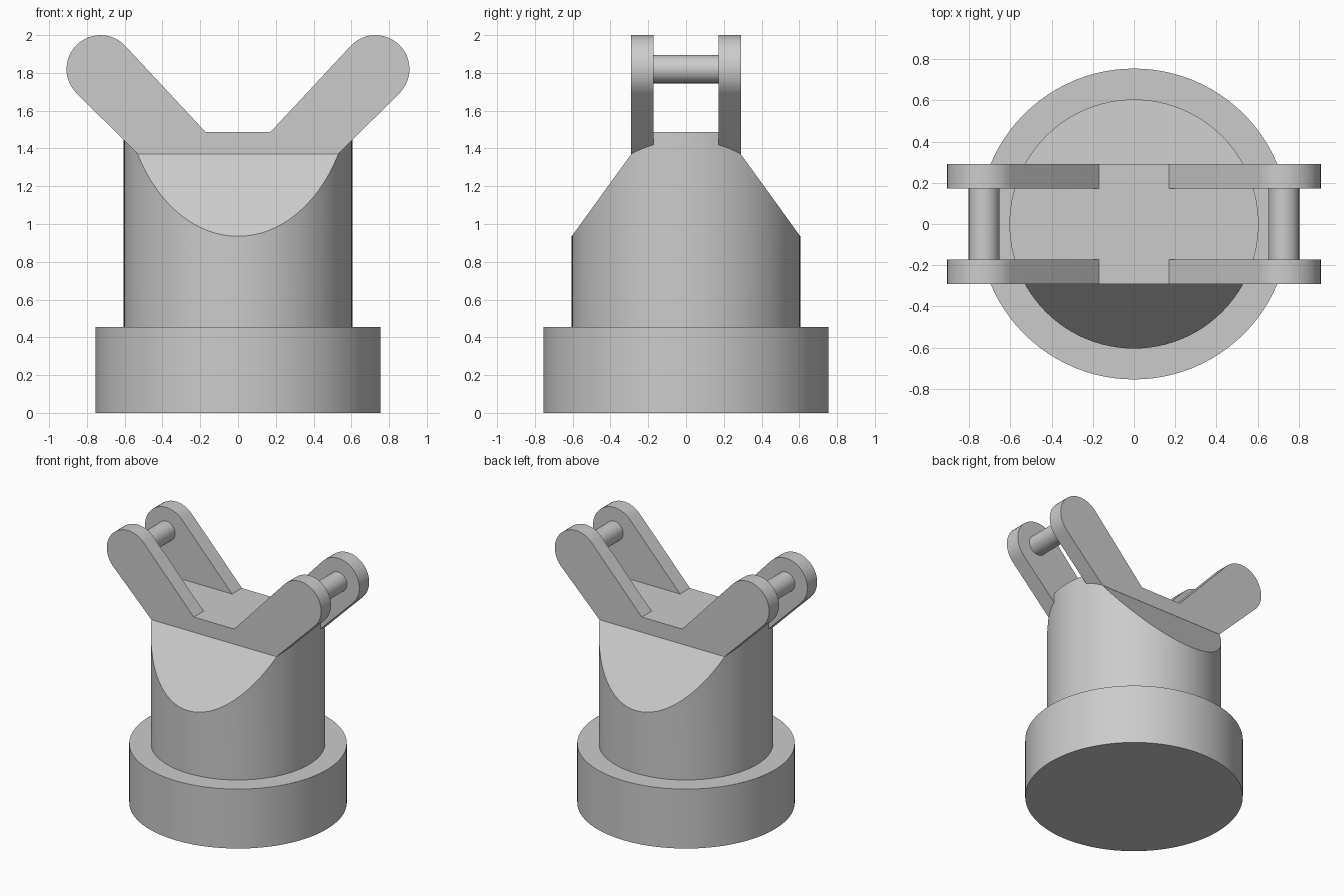
import bpy, bmesh
from math import sin, cos, pi, radians, atan2, acos, hypot
from mathutils import Vector

cube = bpy.data.objects.get("Cube")
if cube:
    bpy.data.objects.remove(cube, do_unlink=True)

grey = bpy.data.materials.new("plain grey")
grey.use_nodes = True
colour = (0.6, 0.6, 0.6, 1)
grey.diffuse_color = colour
grey.node_tree.nodes["Principled BSDF"].inputs["Base Color"].default_value = colour

DECK = 1.486           # height of the flat top
WAIST = 1.37           # height where the sloped cuts end
HALF = 0.29            # half depth over both fork plates
INNER = 0.172          # half gap between the plates
PIN_X, PIN_Z, END_R = 0.728, 1.82, 0.18
PROUD = 0.001          # keeps the plates clear of the body's faces


def finish(name, bm):
    bmesh.ops.recalc_face_normals(bm, faces=bm.faces[:])
    mesh = bpy.data.meshes.new(name)
    bm.to_mesh(mesh)
    bm.free()
    mesh.materials.append(grey)
    obj = bpy.data.objects.new(name, mesh)
    bpy.context.collection.objects.link(obj)
    bpy.ops.object.select_all(action="DESELECT")
    obj.select_set(True)
    bpy.context.view_layer.objects.active = obj
    bpy.ops.object.shade_smooth_by_angle(angle=radians(30))


def extrude(bm, face, offset, keep):
    out = bmesh.ops.extrude_face_region(bm, geom=[face], use_keep_orig=keep)
    moved = [v for v in out["geom"] if isinstance(v, bmesh.types.BMVert)]
    bmesh.ops.translate(bm, verts=moved, vec=offset)


def prism(outline, offset):
    """Extrude a closed outline of points along an offset."""
    bm = bmesh.new()
    face = bm.faces.new([bm.verts.new(p) for p in outline])
    extrude(bm, face, offset, True)
    return bm


def circle(radius, z, count=96):
    return [(radius * cos(2 * pi * i / count), radius * sin(2 * pi * i / count), z)
            for i in range(count)]


# Base collar
finish("base_collar", prism(circle(0.755, 0), (0, 0, 0.455)))

# Body: a cylinder with two sloped cuts, its remaining top raised to the deck
body = prism(circle(0.605, 0.4), (0, 0, WAIST - 0.4))
for side in (-1, 1):
    slope = Vector((0, side * (WAIST - 0.935), 0.605 - HALF))
    cut = bmesh.ops.bisect_plane(
        body, geom=body.verts[:] + body.edges[:] + body.faces[:],
        plane_co=(0, side * HALF, WAIST), plane_no=slope.normalized(),
        clear_outer=True)
    rim = [e for e in cut["geom_cut"] if isinstance(e, bmesh.types.BMEdge)]
    bmesh.ops.edgeloop_fill(body, edges=rim)
top = max(body.faces, key=lambda f: f.calc_center_median().z)
extrude(body, top, (0, 0, DECK - WAIST), False)
finish("body", body)


# Fork plates: V-shaped, with round ends tangent to the arm edges
def tangent_angle(x, z, turn):
    dx, dz = x - PIN_X, z - PIN_Z
    return atan2(dz, dx) + turn * acos(END_R / hypot(dx, dz))


low = tangent_angle(0.53, WAIST, 1)
high = tangent_angle(0.17, DECK, -1) % (2 * pi)
STEPS = 24
half = [(0.53, WAIST)]
for i in range(STEPS + 1):
    a = low + (high - low) * i / STEPS
    half.append((PIN_X + END_R * cos(a), PIN_Z + END_R * sin(a)))
half.append((0.17, DECK - PROUD))
profile = half + [(-x, z) for x, z in reversed(half)]

for name, side in (("front_fork_plate", -1), ("back_fork_plate", 1)):
    outline = [(x, side * INNER, z) for x, z in profile]
    finish(name, prism(outline, (0, side * (HALF + PROUD - INNER), 0)))

# Cross pins between the plates
for name, x in (("left_pin", PIN_X), ("right_pin", -PIN_X)):
    ring = [(x + px, -INNER, PIN_Z + pz) for px, pz, _ in circle(0.075, 0, 48)]
    finish(name, prism(ring, (0, 2 * INNER, 0)))
